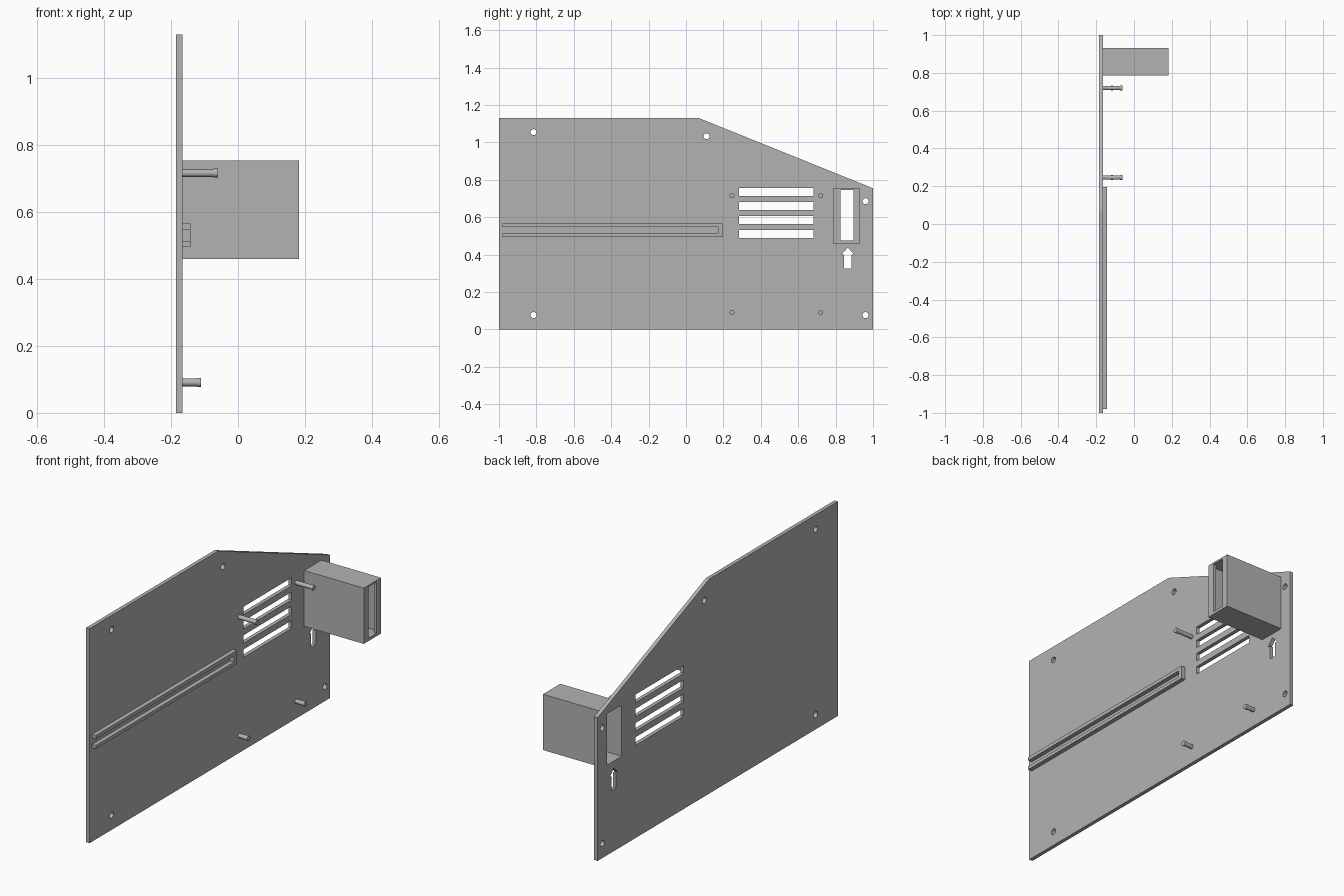
import bpy, bmesh, math
from mathutils import Matrix

cube = bpy.data.objects.get("Cube")
if cube:
    bpy.data.objects.remove(cube, do_unlink=True)

grey = bpy.data.materials.new("plain grey")
grey.use_nodes = True
grey.diffuse_color = (0.45, 0.45, 0.45, 1)
grey.node_tree.nodes["Principled BSDF"].inputs["Base Color"].default_value = (0.45, 0.45, 0.45, 1)

# Maps a flat outline (x, y) to the (y, z) plane, with thickness along x
TO_SIDE = Matrix(((0, 0, 1, 0), (1, 0, 0, 0), (0, 1, 0, 0), (0, 0, 0, 1)))


def rect(y0, y1, z0, z1):
    return [(y0, z0), (y1, z0), (y1, z1), (y0, z1)]


def circle(y, z, r, n=24):
    return [(y + r * math.cos(math.tau * i / n), z + r * math.sin(math.tau * i / n))
            for i in range(n)]


def panel(name, x0, x1, outline, holes=(), smooth=False):
    """Extrude an outline with holes from x0 to x1."""
    curve = bpy.data.curves.new(name, "CURVE")
    curve.dimensions = "2D"
    curve.fill_mode = "BOTH"
    curve.extrude = (x1 - x0) / 2
    for loop in [outline, *holes]:
        spline = curve.splines.new("POLY")
        spline.points.add(len(loop) - 1)
        for point, (y, z) in zip(spline.points, loop):
            point.co = (y, z, 0, 1)
        spline.use_cyclic_u = True
    temp = bpy.data.objects.new(name + " outline", curve)
    bpy.context.collection.objects.link(temp)
    bpy.context.view_layer.update()
    graph = bpy.context.evaluated_depsgraph_get()
    mesh = bpy.data.meshes.new_from_object(temp.evaluated_get(graph))
    bpy.data.objects.remove(temp, do_unlink=True)

    bm = bmesh.new()
    bm.from_mesh(mesh)
    bmesh.ops.transform(bm, matrix=Matrix.Translation(((x0 + x1) / 2, 0, 0)) @ TO_SIDE,
                        verts=bm.verts)
    bmesh.ops.remove_doubles(bm, verts=bm.verts, dist=0.0001)
    bmesh.ops.recalc_face_normals(bm, faces=bm.faces)
    for face in bm.faces:
        face.smooth = False
        face.material_index = 0
    bm.to_mesh(mesh)
    bm.free()
    mesh.materials.clear()
    mesh.materials.append(grey)
    obj = bpy.data.objects.new(name, mesh)
    bpy.context.collection.objects.link(obj)
    if smooth:
        bpy.ops.object.select_all(action="DESELECT")
        obj.select_set(True)
        bpy.context.view_layer.objects.active = obj
        bpy.ops.object.shade_smooth_by_angle(angle=math.radians(35))
    return obj


BACK, FACE = -0.185, -0.165

# Side plate with screw holes, vents, arrow and card opening
cavity = rect(0.80, 0.92, 0.475, 0.745)
screws = [circle(y, z, 0.016) for y, z in
          [(-0.815, 1.055), (-0.815, 0.077), (0.11, 1.033), (0.96, 0.686), (0.96, 0.077)]]
vents = [rect(0.283, 0.683, 0.489 + 0.075 * i, 0.531 + 0.075 * i) for i in range(4)]
arrow = [(0.845, 0.326), (0.885, 0.326), (0.885, 0.40), (0.90, 0.40),
         (0.865, 0.438), (0.83, 0.40), (0.845, 0.40)]
panel("side plate", BACK, FACE,
      [(-1, 0), (1, 0), (1, 0.755), (0.07, 1.13), (-1, 1.13)],
      [*screws, *vents, arrow, cavity])

# Hollow housing and its slotted end wall
shell = rect(0.787, 0.931, 0.46, 0.754)
panel("housing", FACE, 0.165, shell, [cavity])
panel("housing end wall", 0.165, 0.182, shell, [rect(0.825, 0.895, 0.475, 0.745)])

# Twin guide rail, joined at its rear end
panel("guide rail", FACE, -0.142,
      [(-0.98, 0.495), (0.195, 0.495), (0.195, 0.566), (-0.98, 0.566),
       (-0.98, 0.547), (0.17, 0.547), (0.17, 0.513), (-0.98, 0.513)])

# Mounting posts with slightly wider tips
for height, z, tip in (("upper", 0.716, -0.06), ("lower", 0.091, -0.11)):
    for side, y in (("front", 0.246), ("rear", 0.72)):
        panel(f"{height} {side} post", FACE, tip - 0.013, circle(y, z, 0.0115), smooth=True)
        panel(f"{height} {side} post tip", tip - 0.013, tip, circle(y, z, 0.0135), smooth=True)
